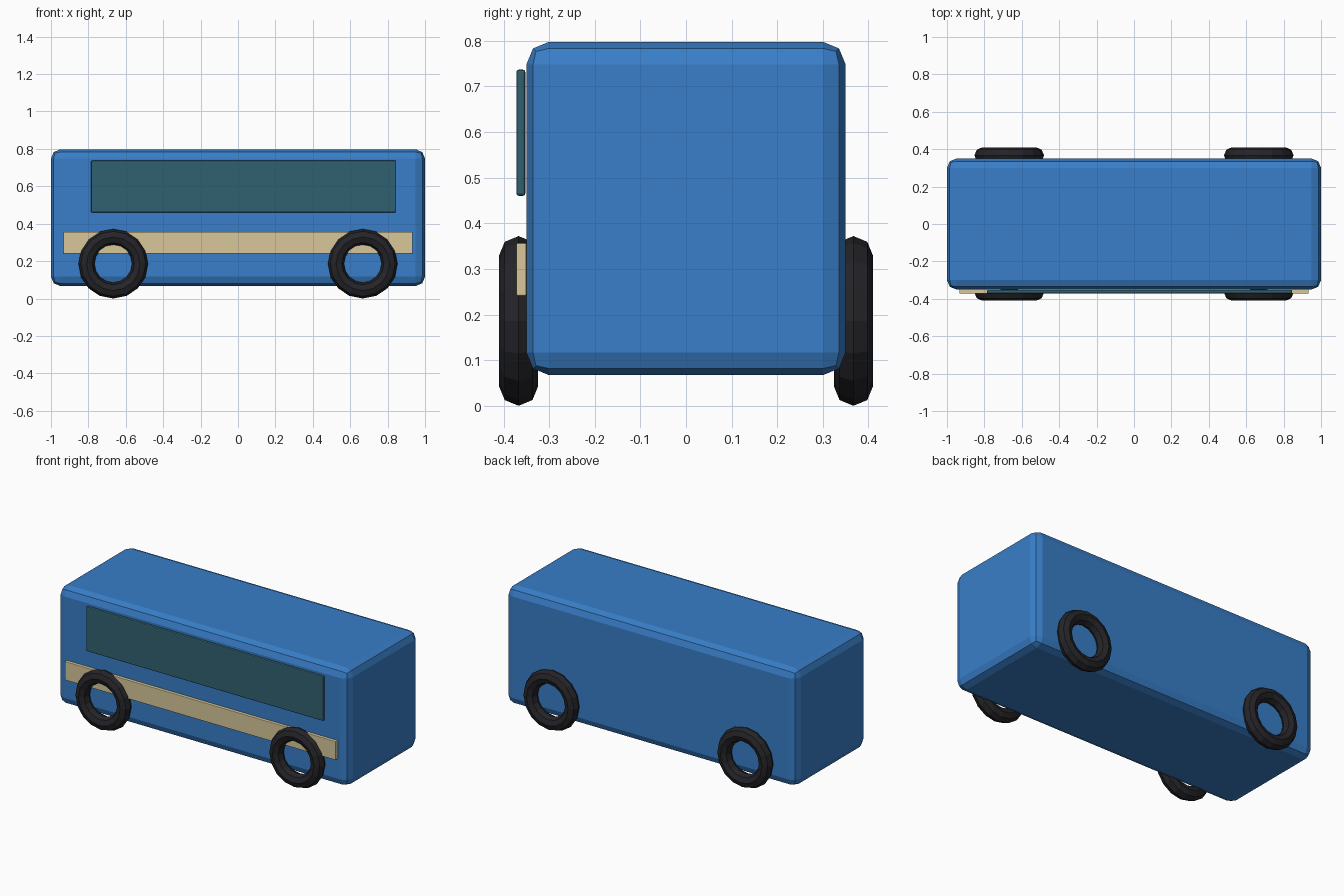
import bpy
from math import pi

if "Cube" in bpy.data.objects:
    bpy.data.objects.remove(bpy.data.objects["Cube"])


def material(name, color):
    m = bpy.data.materials.new(name)
    m.diffuse_color = (*color, 1)
    m.use_nodes = True
    m.node_tree.nodes["Principled BSDF"].inputs["Base Color"].default_value = m.diffuse_color
    return m


BLUE = material("blue_paint", (0.04, 0.21, 0.58))
GLASS = material("dark_glass", (0.03, 0.12, 0.16))
CREAM = material("cream", (0.68, 0.57, 0.32))
RUBBER = material("rubber", (0.018, 0.018, 0.022))


def box(name, lo, hi, bevel, segments, mat):
    """Bevelled box between two opposite corners."""
    bpy.ops.mesh.primitive_cube_add(size=1, location=[(a + b) / 2 for a, b in zip(lo, hi)])
    ob = bpy.context.object
    ob.name = name
    ob.scale = [b - a for a, b in zip(lo, hi)]
    bpy.ops.object.transform_apply(location=False, rotation=False, scale=True)
    mod = ob.modifiers.new("bevel", "BEVEL")
    mod.width = bevel
    mod.segments = segments
    ob.data.materials.append(mat)
    return ob


# Body shell
box("body", (-1, -0.35, 0.067), (1, 0.35, 0.798), 0.05, 2, BLUE)

# Long side window and trim stripe, on the front side only
box("side_window", (-0.786, -0.372, 0.46), (0.846, -0.352, 0.737), 0.006, 2, GLASS)
box("side_stripe", (-0.933, -0.372, 0.241), (0.933, -0.350, 0.357), 0.003, 2, CREAM)

# Four open ring tyres
for side, y in (("front", -0.367), ("back", 0.367)):
    for end, x in (("left", -0.667), ("right", 0.667)):
        bpy.ops.mesh.primitive_torus_add(
            major_segments=16, minor_segments=8,
            major_radius=0.143, minor_radius=0.043,
            location=(x, y, 0.186), rotation=(pi / 2, 0, 0))
        tyre = bpy.context.object
        tyre.name = f"{side}_{end}_tyre"
        tyre.data.materials.append(RUBBER)
